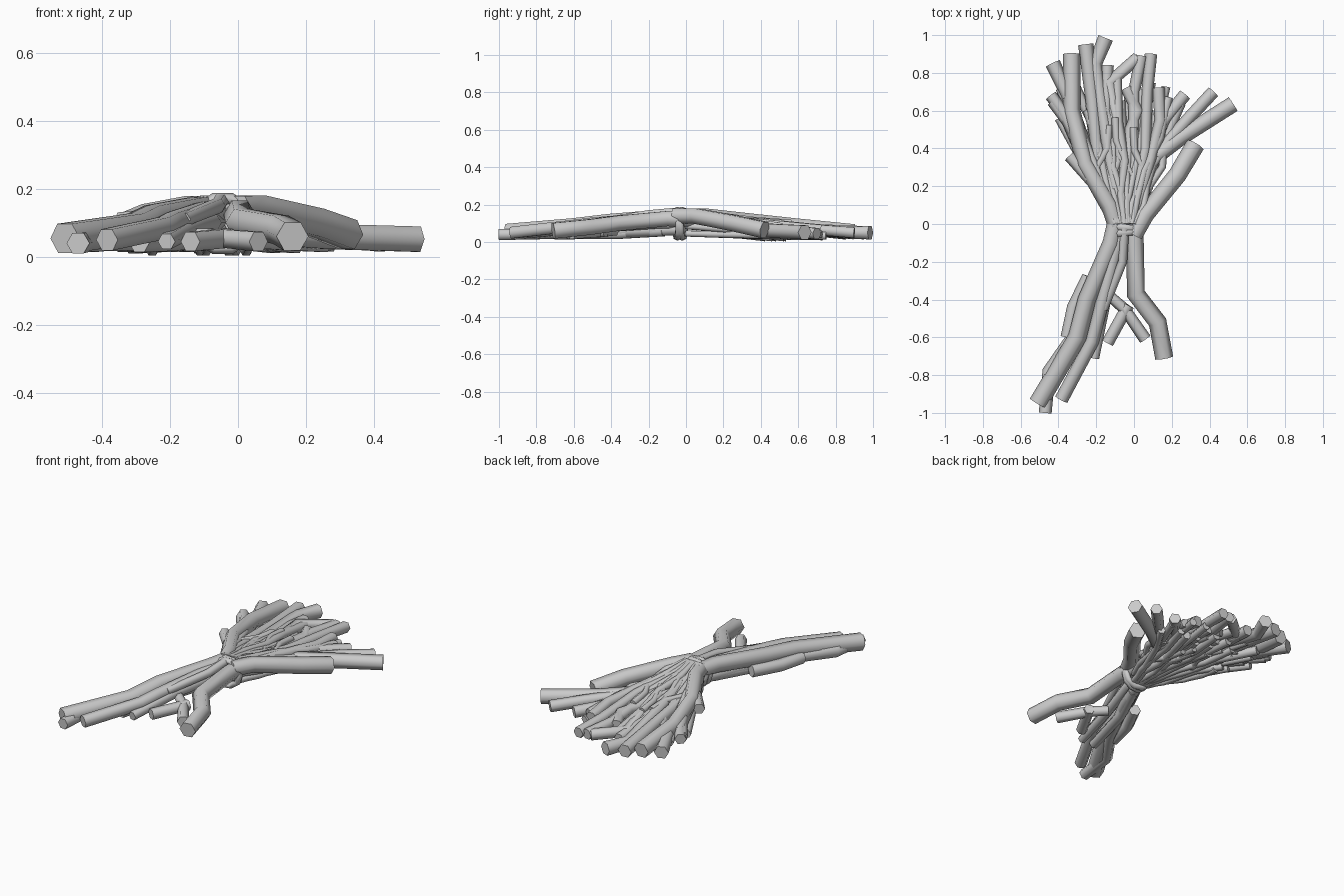
import bpy, bmesh, math, random
from mathutils import Vector

if "Cube" in bpy.data.objects:
    bpy.data.objects.remove(bpy.data.objects["Cube"])
random.seed(7)
UP = Vector((0, 0, 1))


def stick(name, pts, r0, r1=None):
    """Six-sided branch with mitred bends and flat cut ends."""
    r1 = r1 or r0
    p = [Vector(q) for q in pts]
    n = len(p)
    bm = bmesh.new()
    rings = []
    for i in range(n):
        a = (p[i] - p[max(i - 1, 0)]).normalized()
        b = (p[min(i + 1, n - 1)] - p[i]).normalized()
        t = (a + b).normalized()
        side = t.cross(UP).normalized()
        up = side.cross(t)
        half = a.angle(b) / 2 if 0 < i < n - 1 else 0
        r = r0 + (r1 - r0) * i / (n - 1)
        rings.append([bm.verts.new(p[i] + side * (r / math.cos(half) * math.cos(k * math.pi / 3))
                                   + up * (r * math.sin(k * math.pi / 3))) for k in range(6)])
    for A, B in zip(rings, rings[1:]):
        for k in range(6):
            bm.faces.new((A[k], A[(k + 1) % 6], B[(k + 1) % 6], B[k]))
    bm.faces.new(rings[0])
    bm.faces.new(rings[-1])
    bmesh.ops.recalc_face_normals(bm, faces=bm.faces)
    me = bpy.data.meshes.new(name)
    bm.to_mesh(me)
    bm.free()
    ob = bpy.data.objects.new(name, me)
    bpy.context.collection.objects.link(ob)
    bpy.context.view_layer.objects.active = ob
    ob.select_set(True)
    return ob


# thick handle-end branches
stick("handle_branch_right", [(-0.0, 0.04, .12), (0.005, -0.1, .125), (0.01, -0.37, .10), (0.125, -0.52, .08), (0.16, -0.71, .06)], .046, .048)
stick("handle_branch_left", [(-0.09, 0.04, .135), (-0.12, -0.1, .135), (-0.25, -0.40, .11), (-0.30, -0.6, .085), (-0.508, -0.95, .054)], .045, .05)
stick("handle_branch_middle", [(-0.05, 0.02, .14), (-0.1, -0.15, .13), (-0.19, -0.5, .10), (-0.22, -0.62, .085), (-0.385, -0.93, .05)], .035, .036)
stick("handle_branch_low", [(-0.06, 0.0, .07), (-0.15, -0.25, .06), (-0.31, -0.58, .05), (-0.45, -0.78, .045), (-0.47, -1.0, .04)], .036, .034)
stick("handle_branch_inner", [(-0.07, 0.0, .1), (-0.08, -0.15, .1), (-0.15, -0.4, .08), (-0.21, -0.71, .045)], .035, .026)
# side stubs of the handle end
stick("handle_stub_left", [(-0.24, -0.28, .06), (-0.32, -0.44, .055), (-0.355, -0.6, .05)], .036, .034)
stick("handle_stub_right", [(-0.13, -0.38, .06), (-0.05, -0.45, .055), (0.06, -0.61, .045)], .028, .033)
stick("handle_stub_cross", [(-0.03, -0.43, .055), (-0.14, -0.63, .045)], .032)
stick("handle_stub_under", [(-0.1, -0.12, .06), (-0.2, -0.35, .045), (-0.29, -0.7, .04)], .034, .03)
stick("handle_twig_top", [(-0.05, -0.02, .165), (-0.06, -0.2, .15), (-0.16, -0.45, .11)], .025, .022)

# large branches on the brush outline
stick("brush_branch_right", [(0.0, -0.06, .14), (0.06, 0.05, .14), (0.23, 0.26, .10), (0.325, 0.42, .065)], .045, .05)
stick("brush_side_right_a", [(0.12, 0.36, .07), (0.25, 0.46, .06), (0.525, 0.635, .052)], .042, .043)
stick("brush_side_right_b", [(0.06, 0.3, .08), (0.21, 0.47, .065), (0.29, 0.56, .06), (0.42, 0.7, .045)], .032, .034)
stick("brush_side_right_c", [(0.06, 0.3, .07), (0.16, 0.55, .06), (0.27, 0.685, .045)], .032, .034)
stick("brush_branch_left", [(-0.09, -0.02, .135), (-0.13, 0.1, .14), (-0.26, 0.32, .115), (-0.33, 0.6, .085), (-0.33, 0.9, .055)], .045, .047)
# long sticks that reach the tip: points in the plan, lift at start and end
tips = [
    [(-.08, 0), (-.19, .3), (-.22, .65), (-.255, .95)],
    [(-.06, 0), (-.13, .35), (-.2, .8), (-.15, .993)][:2] + [(-.205, .85), (-.15, .985)],
    [(-.1, 0), (-.25, .4), (-.36, .7), (-.43, .85)],
    [(-.1, 0), (-.28, .4), (-.38, .6), (-.44, .68)],
    [(-.1, 0), (-.25, .3), (-.35, .54), (-.43, .65)],
    [(-.04, 0), (-.06, .4), (-.13, .75), (.02, .88)],
    [(-.03, 0), (0, .35), (.0, .7), (.04, .89)],
    [(-.02, 0), (.06, .4), (.07, .7), (.09, .9)],
    [(-.05, 0), (-.09, .4), (-.15, .6), (-.14, .84)],
    [(-.01, 0), (.09, .35), (.14, .55), (.13, .72)],
    [(-.05, 0), (-.02, .5), (.02, .6), (-.04, .72)],
    [(-.1, 0), (-.22, .22), (-.34, .36)],
]
for i, t in enumerate(tips):
    top = .12 + .02 * (i % 2)
    stick(f"brush_tip_stick_{i + 1}", [(x, y, top + (.05 - top) * min(1, y / .85)) for x, y in t],
          .027, .041 if i < 3 else .033)

# fanned filler twigs in stacked layers, thin and slightly crooked
for layer in range(4):
    count = 11
    for i in range(count):
        f = i / (count - 1)
        a = math.radians(25 - 47 * f + random.uniform(-2, 2))
        L = random.uniform(.52, .8) - .1 * abs(2 * f - 1)
        pts = []
        for s in (0, .2, .42, .68, 1):
            y = s * L
            j = random.uniform(-.022, .022) if s else 0
            x0 = -.1 + .1 * f
            hi = .165 - .11 * s
            lo = .045 - .012 * s
            z = lo + (hi - lo) * layer / 3
            pts.append((x0 + y * math.tan(a) * -1 + j, y, z))
        stick(f"brush_twig_{layer}_{i}", pts, .018, random.uniform(.021, .028))
        # short fork
        if i % 2 == layer % 2:
            b = Vector(pts[2])
            d = random.choice((-1, 1)) * random.uniform(.04, .08)
            stick(f"brush_fork_{layer}_{i}", [b, b + Vector((d, .11, -.006)), b + Vector((d * 1.1, .23, -.018))], .017, .021)

bpy.ops.object.shade_smooth_by_angle(angle=math.radians(62))

# cord tied round the waist
for i, (y, tilt) in enumerate(((-.045, 6), (-.02, -8))):
    bpy.ops.mesh.primitive_torus_add(major_segments=10, minor_segments=6, major_radius=.08, minor_radius=.018,
                                     location=(-.045, y, .098), rotation=(math.radians(90), 0, math.radians(tilt)))
    ob = bpy.context.object
    ob.name = f"binding_cord_{i + 1}"
    ob.scale = (1.0, .96, 1.2)
    bpy.ops.object.shade_smooth_by_angle(angle=math.radians(62))
